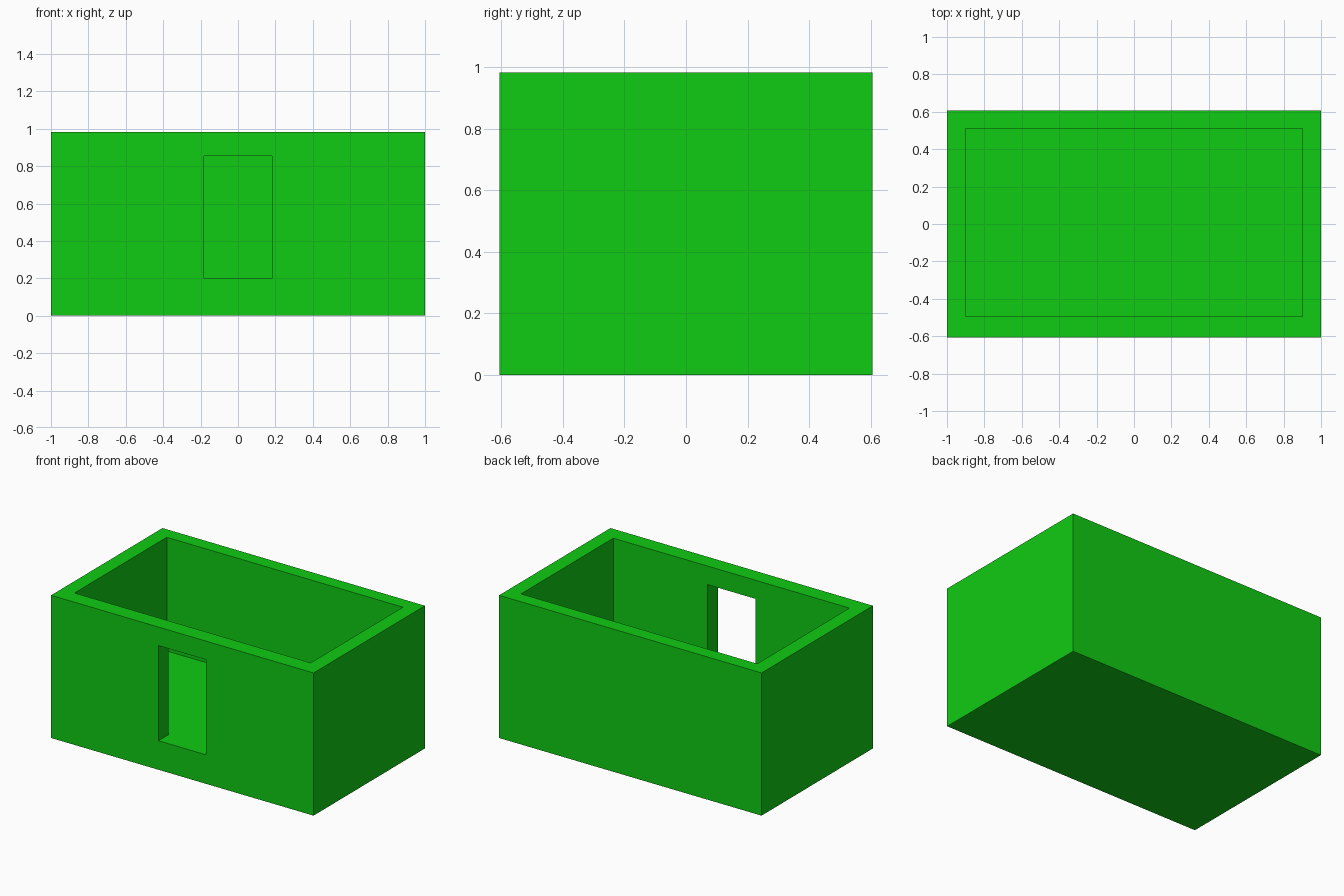
import bpy

if "Cube" in bpy.data.objects:
    bpy.data.objects.remove(bpy.data.objects["Cube"])


def box(name, lo, hi):
    """Axis-aligned box between two corners."""
    bpy.ops.mesh.primitive_cube_add(size=1, location=[(a + b) / 2 for a, b in zip(lo, hi)])
    obj = bpy.context.object
    obj.name = name
    obj.scale = [b - a for a, b in zip(lo, hi)]
    bpy.ops.object.transform_apply(location=True, rotation=False, scale=True)
    return obj


def cut(target, cutter):
    """Subtract a cutter from the target and remove the cutter."""
    mod = target.modifiers.new(cutter.name, 'BOOLEAN')
    mod.operation = 'DIFFERENCE'
    mod.solver = 'EXACT'
    mod.object = cutter
    cutter.hide_render = True
    bpy.context.view_layer.objects.active = target
    bpy.ops.object.modifier_apply(modifier=mod.name)
    bpy.data.objects.remove(cutter)


FLOOR = 0.2

# Solid block
house = box("open_box_room", (-1, -0.606, 0), (1, 0.606, 0.983))

# Open-topped interior, above a thick floor
cut(house, box("interior_cutter", (-0.9, -0.494, FLOOR), (0.9, 0.51, 1.3)))

# Doorway through the front wall, level with the floor
cut(house, box("doorway_cutter", (-0.182, -0.8, FLOOR), (0.182, -0.3, 0.855)))

# Green finish
green = bpy.data.materials.new("green")
green.diffuse_color = (0.005, 0.6, 0.007, 1)
green.use_nodes = True
green.node_tree.nodes["Principled BSDF"].inputs["Base Color"].default_value = green.diffuse_color
house.data.materials.clear()
house.data.materials.append(green)
